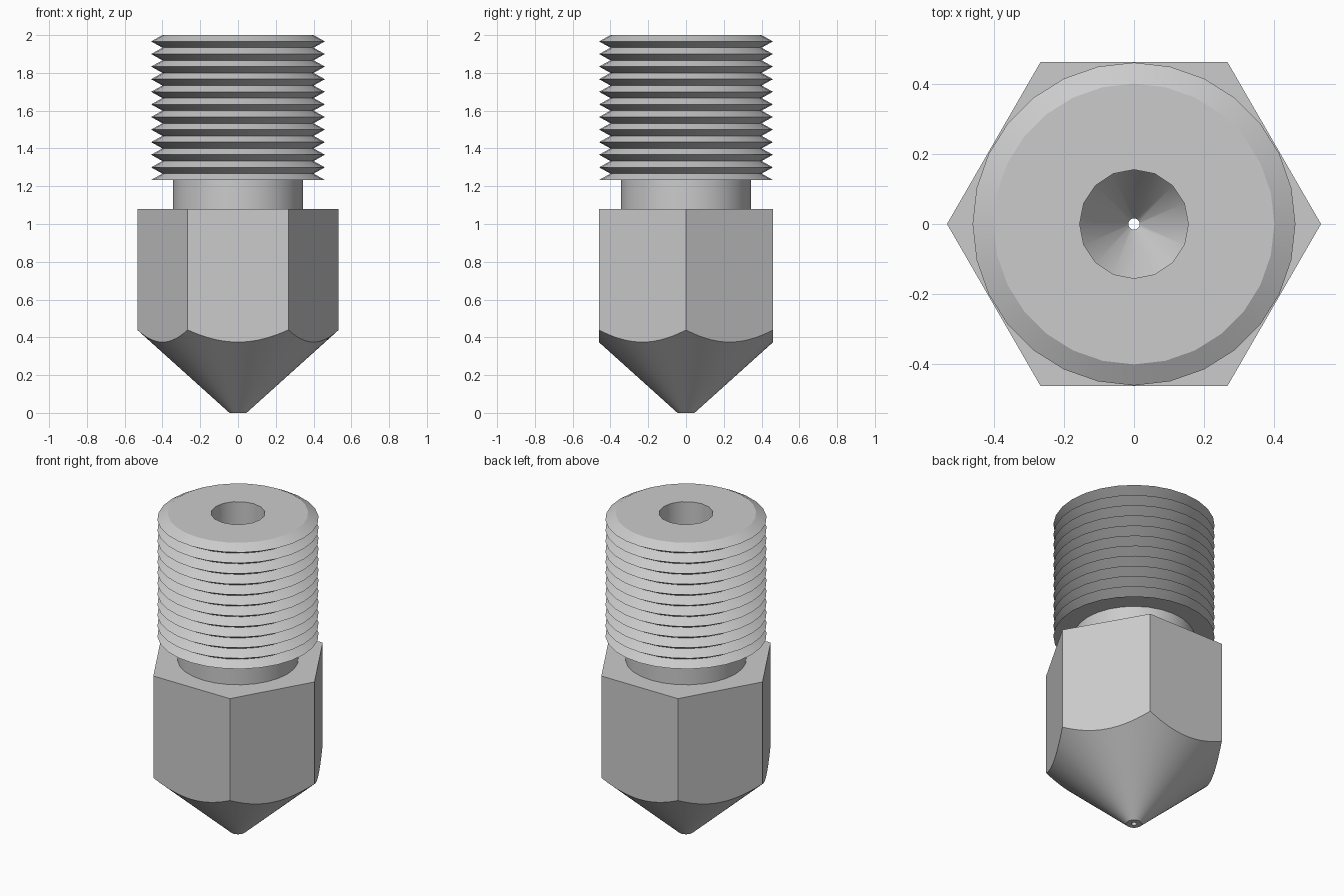
import bpy
import bmesh
from math import cos, sin, pi, radians

old = bpy.data.objects.get("Cube")
if old:
    bpy.data.objects.remove(old, do_unlink=True)

metal = bpy.data.materials.new("grey metal")
metal.use_nodes = True
GREY = (0.6, 0.6, 0.6, 1)
metal.diffuse_color = GREY
metal.node_tree.nodes["Principled BSDF"].inputs["Base Color"].default_value = GREY

HEX_APOTHEM = 0.4615
TIP_RADIUS = 0.045
CONE_SLOPE = 0.9
HEX_TOP = 1.08


def lathe(name, profile, segments):
    """Solid of revolution; profile maps an angle to (radius, z) points, bottom to top."""
    bm = bmesh.new()
    rings = []
    for i in range(segments):
        a = 2 * pi * i / segments
        rings.append([bm.verts.new((r * cos(a), r * sin(a), z)) for r, z in profile(a)])
    for i, ring in enumerate(rings):
        following = rings[(i + 1) % segments]
        for j in range(len(ring) - 1):
            bm.faces.new((ring[j], following[j], following[j + 1], ring[j + 1]))
    bm.faces.new([ring[0] for ring in reversed(rings)])
    bm.faces.new([ring[-1] for ring in rings])
    mesh = bpy.data.meshes.new(name)
    bm.to_mesh(mesh)
    bm.free()
    mesh.materials.append(metal)
    obj = bpy.data.objects.new(name, mesh)
    bpy.context.collection.objects.link(obj)
    return obj


# Hexagonal body whose underside is turned to a cone
def body_profile(a):
    r = HEX_APOTHEM / cos(a % (pi / 3) - pi / 6)
    return [(TIP_RADIUS, 0), (r, (r - TIP_RADIUS) * CONE_SLOPE), (r, HEX_TOP)]


# Neck and threaded shank
def shank_profile(a):
    points = [(0.345, HEX_TOP), (0.345, 1.2333)]
    for i in range(24):
        points.append((0.4 if i % 2 else 0.46, 1.2333 + i / 30))
    return points


# Filament bore narrowing to the small outlet
def bore_profile(a):
    return [(0.016, -0.1), (0.016, 0.1), (0.155, 0.3), (0.155, 2.1)]


body = lathe("hex_body", body_profile, 84)
shank = lathe("threaded_shank", shank_profile, 28)
bore = lathe("bore_cutter", bore_profile, 16)
bore.hide_render = True

for part in (body, shank):
    cut = part.modifiers.new("bore", "BOOLEAN")
    cut.operation = "DIFFERENCE"
    cut.solver = "EXACT"
    cut.object = bore
    bpy.ops.object.select_all(action="DESELECT")
    part.select_set(True)
    bpy.context.view_layer.objects.active = part
    bpy.ops.object.modifier_apply(modifier=cut.name)
    bpy.ops.object.shade_smooth_by_angle(angle=radians(25))

bpy.data.objects.remove(bore, do_unlink=True)
